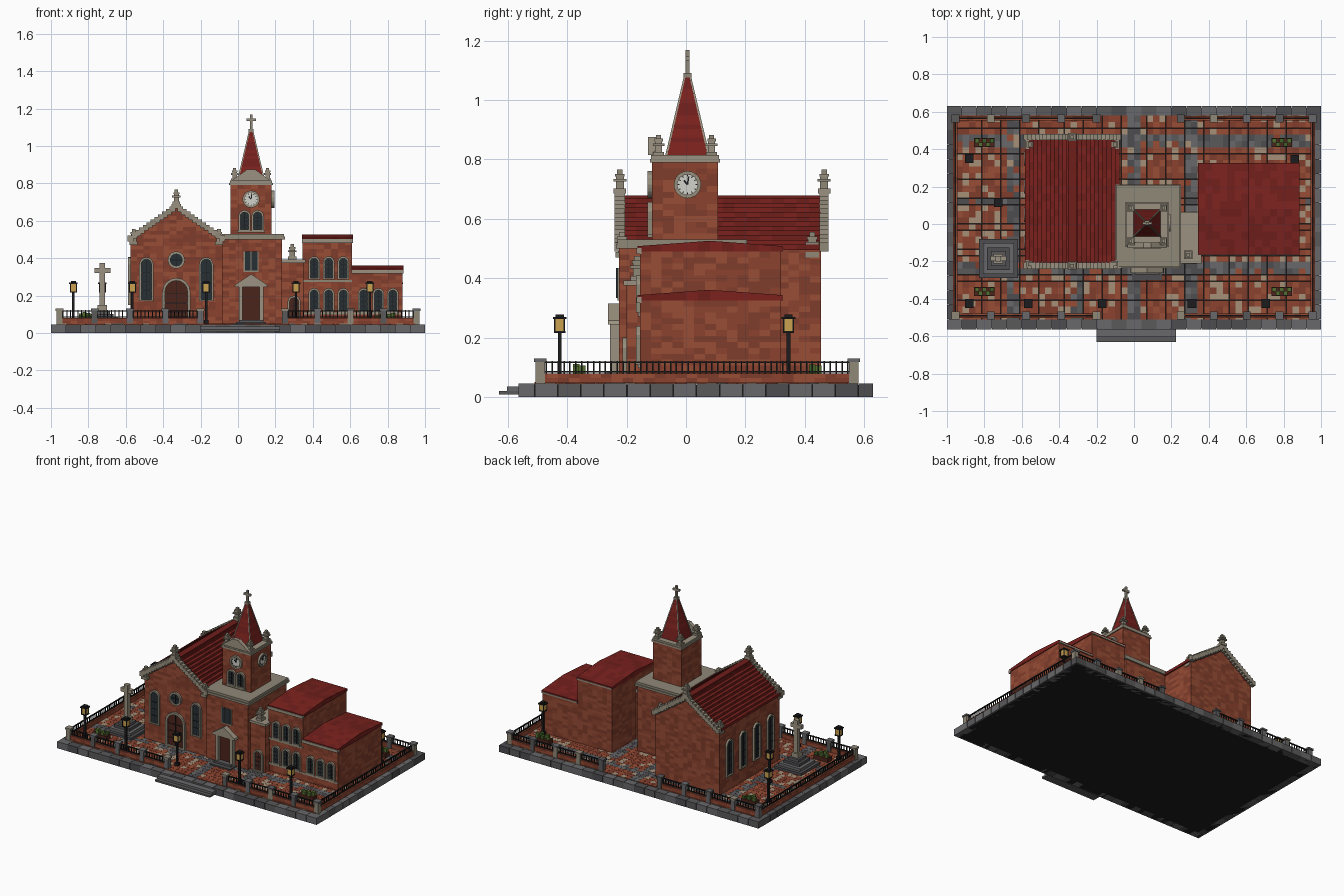
import bpy, bmesh, math, random
from mathutils import Matrix, Vector

if "Cube" in bpy.data.objects:
    bpy.data.objects.remove(bpy.data.objects["Cube"])
random.seed(4)

def mat(name, r, g, b):
    m = bpy.data.materials.new(name)
    m.diffuse_color = (r, g, b, 1)
    m.use_nodes = True
    m.node_tree.nodes["Principled BSDF"].inputs["Base Color"].default_value = m.diffuse_color
    return m

BRICK = [mat("brick_a", .26, .055, .028), mat("brick_b", .21, .045, .024), mat("brick_c", .31, .075, .036)]
ROOF = [mat("roof_a", .20, .016, .013), mat("roof_b", .16, .013, .011)]
STONE = [mat("stone_a", .33, .29, .22), mat("stone_b", .28, .25, .19)]
GREY = [mat("grey_a", .10, .10, .105), mat("grey_b", .14, .14, .145), mat("grey_c", .075, .075, .08)]
TAN = [mat("tan", .38, .28, .19)]
BLACK = [mat("iron", .012, .012, .014)]
GLASS = [mat("glass", .02, .03, .035)]
WOOD = [mat("wood", .07, .018, .012)]
GOLD = [mat("lamp_glow", .6, .36, .08)]
LEAF = [mat("leaf_a", .05, .12, .02), mat("leaf_b", .09, .16, .03)]
WHITE = [mat("clock_white", .65, .65, .6)]

def finish(name, bm, mats, M=None):
    """Turn a bmesh into an object."""
    bmesh.ops.recalc_face_normals(bm, faces=bm.faces)
    me = bpy.data.meshes.new(name)
    bm.to_mesh(me)
    bm.free()
    for m in mats:
        me.materials.append(m)
    o = bpy.data.objects.new(name, me)
    if M is not None:
        o.matrix_world = M
    bpy.context.collection.objects.link(o)
    return o

def boxes(name, bs, mats, M=None):
    """Many boxes (x0,x1,y0,y1,z0,z1) in one object, tint chosen per box."""
    bm = bmesh.new()
    for a, b, c, d, e, f in bs:
        T = Matrix.Translation(((a + b) / 2, (c + d) / 2, (e + f) / 2)) @ Matrix.Diagonal((b - a, d - c, f - e, 1))
        vs = bmesh.ops.create_cube(bm, size=1, matrix=T)["verts"]
        k = random.randrange(len(mats))
        for fc in {fc for v in vs for fc in v.link_faces}:
            fc.material_index = k
    return finish(name, bm, mats, M)

def sq(x, y, w, z0, z1):
    return (x - w / 2, x + w / 2, y - w / 2, y + w / 2, z0, z1)

def prism(pts, a, b, axis="y"):
    """Profile swept from a to b along y (profile x,z) or x (profile y,z)."""
    bm = bmesh.new()
    f = bm.faces.new([bm.verts.new((p, a, z) if axis == "y" else (a, p, z)) for p, z in pts])
    r = bmesh.ops.extrude_face_region(bm, geom=[f])["geom"]
    d = Vector((0, b - a, 0) if axis == "y" else (b - a, 0, 0))
    bmesh.ops.translate(bm, vec=d, verts=[g for g in r if isinstance(g, bmesh.types.BMVert)])
    return bm

def bricks(name, bm, mats, step=(.036, .036, .02)):
    """Slice a solid into courses and tint each brick."""
    for ax in range(3):
        cs = [v.co[ax] for v in bm.verts]
        lo, hi = min(cs), max(cs)
        n = max(1, round((hi - lo) / step[ax]))
        no = Vector([float(i == ax) for i in range(3)])
        for i in range(1, n):
            bmesh.ops.bisect_plane(bm, geom=bm.verts[:] + bm.edges[:] + bm.faces[:],
                                   plane_co=no * (lo + (hi - lo) * i / n), plane_no=no)
    for f in bm.faces:
        f.material_index = random.randrange(len(mats))
    return finish(name, bm, mats)

def block(name, x0, x1, y0, y1, z0, z1, mats=BRICK):
    return bricks(name, prism([(x0, z0), (x1, z0), (x1, z1), (x0, z1)], y0, y1), mats)

def arch_pts(w, h, n=8):
    r = w / 2
    return [(-r, 0), (r, 0)] + [(r * math.cos(math.pi * i / n), h - r + r * math.sin(math.pi * i / n)) for i in range(n + 1)][0:]

def place(x, y, z, deg=0):
    return Matrix.Translation((x, y, z)) @ Matrix.Rotation(math.radians(deg), 4, "Z")

def frame(name, outer, inner, depth, M, mats=STONE):
    """Raised stone surround between two matching loops."""
    bm = bmesh.new()
    L = [[bm.verts.new((p[0], y, p[1])) for p in pts] for pts, y in
         ((outer, 0), (outer, -depth), (inner, -depth), (inner, 0))]
    n = len(outer)
    for A, B in zip(L, L[1:]):
        for i in range(n):
            f = bm.faces.new((A[i], A[(i + 1) % n], B[(i + 1) % n], B[i]))
            f.material_index = i % len(mats)
    return finish(name, bm, mats, M)

def window(name, x, y, z, w, h, deg=0, fill=GLASS, t=.011):
    M = place(x, y, z, deg)
    inner = [(a, b + t * .7) for a, b in arch_pts(w - 2 * t, h - 1.7 * t)]
    frame(name + "_surround", [p for i, p in enumerate(arch_pts(w, h))], inner, .014, M)
    finish(name + "_panel", prism(arch_pts(w - t, h - t), -.004, .0), fill, M)
    bars = [(-.002, .002, -.008, 0, t, h - t)]
    bars += [(-w / 2 + t, w / 2 - t, -.007, 0, h * k - .0015, h * k + .0015) for k in (.25, .45, .65)]
    boxes(name + "_bars", bars, BLACK, M)

def finial(name, x, y, z, s=1.0):
    boxes(name, [sq(x, y, .044 * s, z, z + .018 * s), sq(x, y, .028 * s, z + .018 * s, z + .06 * s),
                 sq(x, y, .046 * s, z + .042 * s, z + .052 * s), sq(x, y, .034 * s, z + .06 * s, z + .07 * s),
                 sq(x, y, .02 * s, z + .07 * s, z + .085 * s)], STONE)

def disc(name, r, depth, M, mats, n=24):
    pts = [(r * math.cos(2 * math.pi * i / n), r * math.sin(2 * math.pi * i / n)) for i in range(n)]
    return finish(name, prism(pts, -depth, 0), mats, M), pts

# --- base, paving, entry steps
boxes("base_underside", [(-.99, .99, -.555, .62, 0, .04)], BLACK)
edge = []
for i in range(25):
    a = -1 + i * .08
    edge += [(a + .001, a + .079, -.563, -.51, 0, .046), (a + .001, a + .079, .58, .63, 0, .046)]
for i in range(14):
    a = -.51 + i * 1.09 / 14
    edge += [(s * .975 - .025, s * .975 + .025, a + .001, a + .077, 0, .046) for s in (-1, 1)]
boxes("base_edge_stones", edge, GREY)
tiles = []
nx, ny = 56, 32
for i in range(nx):
    for j in range(ny):
        x, y = -.95 + (i + .5) * 1.9 / nx, -.51 + (j + .5) * 1.09 / ny
        tiles.append((x, y))
path = lambda x, y: (min(abs(x + .64), abs(x + .01), abs(x - .32), abs(x + .32) if y < 0 else 9) < .035
                     or min(abs(y - .44), abs(y + .25), abs(y - .12)) < .03)
kind = {"path": [], "tan": [], "brick": []}
for x, y in tiles:
    k = "path" if path(x, y) and random.random() < .85 else "tan" if random.random() < .2 else "brick"
    kind[k].append((x - .0165, x + .0165, y - .0165, y + .0165, .03, .05))
for k, m in (("path", GREY), ("tan", TAN), ("brick", BRICK)):
    boxes("paving_" + k, kind[k], m)
boxes("entry_steps", [(-.2, .225, -.63, -.55, .008, .02), (-.2, .225, -.603, -.55, .02, .035)], GREY)

# --- perimeter wall, railing and posts; gates at front and back
X, YF, YB = .955, -.49, .565
runs = [((a, y), (b, y)) for y in (YF, YB) for a, b in ((-X, -.2), (.25, X))]
runs += [((s * X, YF), (s * X, YB)) for s in (-1, 1)]
rail, posts = [], []
for r, ((x0, y0), (x1, y1)) in enumerate(runs):
    block("perimeter_wall", x0 - .012, x1 + .012, y0 - .012, y1 + .012, .048, .08)
    n = round((x1 - x0 + y1 - y0) / .02)
    rail += [sq(x0 + (x1 - x0) * i / n, y0 + (y1 - y0) * i / n, .005, .08, .122) for i in range(n + 1)]
    rail += [(x0 - .004, x1 + .004, y0 - .004, y1 + .004, z, z + .006) for z in (.082, .114)]
    if r < 4:
        for i in range(5):
            px = x0 + (x1 - x0) * i / 4
            posts += [sq(px, y0, .032, .046, .118), sq(px, y0, .042, .118, .13)]
boxes("railing", rail, BLACK)
boxes("fence_posts", posts, GREY[:2] + STONE[1:])

# --- nave with stepped gables and lapped roof
CX, HW, EZ, RZ = -.33, .245, .495, .665
block_pts = [(CX - HW, .046), (CX + HW, .046), (CX + HW, EZ), (CX, RZ), (CX - HW, EZ)]
bricks("nave_walls", prism(block_pts, -.21, .455), BRICK)
slats, N = [], 11
for i in range(N):
    z, w = EZ + (RZ - EZ) * i / N, HW / N
    for s in (-1, 1):
        xs = sorted((CX + s * (HW + .008 - i * w), CX + s * (HW - .02 - (i + 1) * w)))
        for j in range(16):
            a = -.21 + j * .665 / 16
            slats.append((xs[0], xs[1], a, a + .665 / 16, z, z + .019))
slats.append((CX - .022, CX + .022, -.21, .455, RZ, RZ + .014))
boxes("nave_roof_tiles", slats, ROOF)
for nm, y0, y1 in (("front", -.24, -.205), ("back", .45, .48)):
    cop = []
    for i in range(12):
        for s in (-1, 1):
            x = CX + s * (HW - .0 - i * HW / 12)
            z = EZ + (RZ - EZ) * i / 12
            cop.append((x - .015, x + .015, y0, y1, z - .005, z + .026))
    cop.append((CX - .025, CX + .025, y0, y1, .665, .69))
    boxes("gable_coping_" + nm, cop, STONE)
    finial("gable_finial_" + nm, CX, (y0 + y1) / 2, .685, .95)
    for s in (-1, 1):
        finial("corner_finial", CX + s * .228, -.215 if nm == "front" else .425, .47, 1)
window("nave_door", CX, -.21, .05, .15, .245, fill=WOOD, t=.015)
for x in (-.49, -.17):
    window("nave_front_window", x, -.21, .17, .076, .235)
for y in (.35, .2, .05, -.1):
    window("nave_side_window", CX - HW, y, .15, .076, .255, -90)
window_ring = lambda nm, M, r, m: frame(nm, disc(nm + "_disc", r - .006, .006, M, m)[1] and
    [(r * math.cos(a * math.pi / 12), r * math.sin(a * math.pi / 12)) for a in range(24)],
    [((r - .012) * math.cos(a * math.pi / 12), (r - .012) * math.sin(a * math.pi / 12)) for a in range(24)], .014, M)
window_ring("rose_window", place(CX, -.21, .39), .046, GLASS)
boxes("rose_bars", [(-.002, .002, -.009, 0, -.034, .034), (-.034, .034, -.009, 0, -.002, .002)], BLACK, place(CX, -.21, .39))

# --- tower: lower stage, porch, belfry, spire
TX = .07
block("tower_lower", -.085, .235, -.225, .2, .046, .5)
boxes("tower_lower_cornice", [(-.1, .25, -.235, .21, .5, .515), (-.095, .245, -.23, .205, .515, .53)], STONE)
boxes("tower_slit_window", [(.03, .11, -.231, -.22, .325, .435)], STONE)
boxes("tower_slit_panes", [(.037, .067, -.236, -.22, .333, .435), (.073, .103, -.236, -.22, .333, .435)], GLASS)
boxes("porch_door", [(.025, .115, -.234, -.22, .05, .245)], WOOD)
boxes("porch_stone", [(.005, .025, -.255, -.22, .05, .245), (.115, .135, -.255, -.22, .05, .245)], STONE)
finish("porch_gable", prism([(-.02, .245), (.16, .245), (.155, .258), (TX, .315), (-.015, .258)], -.262, -.22), STONE)
boxes("porch_steps", [(-.01, .15, -.3, -.22, .046, .058), (.005, .135, -.27, -.22, .058, .07)], GREY)
block("tower_upper", -.04, .18, -.115, .108, .53, .79)
boxes("tower_upper_cornice", [(-.047, .187, -.122, .115, .79, .802), (-.042, .182, -.118, .111, .802, .814)], STONE)
finish("tower_front_pediment", prism([(-.035, .814), (.175, .814), (TX + .02, .875), (TX - .02, .875)], -.128, -.1), STONE)
for x in (-.018, .158):
    for y in (-.092, .086):
        finial("tower_pinnacle", x, y, .81, .85)
    window("belfry_window", TX + math.copysign(.035, x - TX), -.115, .545, .066, .112)
boxes("belfry_sill", [(-.005, .145, -.13, -.11, .537, .547)], STONE)
bm = bmesh.new()
bmesh.ops.create_cone(bm, cap_ends=True, segments=4, radius1=.101, radius2=.014, depth=.265,
                      matrix=Matrix.Translation((TX, .005, .947)) @ Matrix.Rotation(math.pi / 4, 4, "Z"))
bricks("spire", bm, ROOF, (.5, .5, .015))
for s in (-1, 1):  # pale ribs up the four spire corners
    for t in (-1, 1):
        bm = bmesh.new()
        p, q = Vector((TX + s * .071, .005 + t * .071, .814)), Vector((TX + s * .009, .005 + t * .009, 1.08))
        bmesh.ops.create_cone(bm, cap_ends=True, segments=4, radius1=.005, radius2=.004, depth=(q - p).length,
            matrix=Matrix.Translation((p + q) / 2) @ (q - p).to_track_quat("Z", "Y").to_matrix().to_4x4())
        finish("spire_rib", bm, STONE)
boxes("spire_cross", [sq(TX, .005, .026, 1.075, 1.09), sq(TX, .005, .014, 1.09, 1.168),
                      (TX - .025, TX + .025, -.002, .012, 1.133, 1.147)], STONE)
for nm, M in (("front", place(TX, -.115, .715)), ("right", place(.18, .005, .715, 90))):
    window_ring("clock_" + nm, M, .046, WHITE)
    H = [(-.0025, .0025, -.011, 0, 0, .028)]
    boxes("clock_hand_long_" + nm, H, BLACK, M @ Matrix.Rotation(math.radians(8), 4, "Y"))
    boxes("clock_hand_short_" + nm, [(-.003, .003, -.01, 0, 0, .019)], BLACK, M @ Matrix.Rotation(math.radians(-40), 4, "Y"))
    for i in range(12):
        boxes("clock_mark", [(-.0015, .0015, -.009, 0, .027, .034)], BLACK, M @ Matrix.Rotation(i * math.pi / 6, 4, "Y"))

# --- small annex and two wings
block("annex", .235, .35, -.2, .06, .046, .375)
boxes("annex_cornice", [(.235, .36, -.21, .065, .375, .392)], STONE)
finial("annex_finial", .29, -.165, .39)
window("annex_door", .3, -.2, .05, .07, .15, fill=WOOD)
for nm, x0, x1, z in (("tall", .345, .61, .49), ("low", .61, .88, .325)):
    block(nm + "_wing", x0, x1, -.155, .32, .046, z)
    boxes(nm + "_wing_cornice", [(x0 - .004, x1 + .005, -.167, -.15, z - .008, z + .012), (x0, x1 + .004, .31, .327, z, z + .01)], STONE)
    bricks(nm + "_wing_roof", prism([(-.163, z), (.325, z), (.325, z + .018), (.08, z + .036), (-.163, z + .018)],
                                    x0 - .003, x1 + .005, "x"), ROOF, (.04, .04, .05))
    boxes(nm + "_wing_band", [(x0, x1, -.162, -.15, .098, .11)] + ([(x0, x1, -.162, -.15, .272, .284)] if z > .4 else []), STONE)
    for k in range(3):
        x = x0 + .062 + k * .078
        window(nm + "_wing_window", x, -.155, .11, .062, .13)
        if z > .4:
            window("upper_wing_window", x, -.155, .285, .062, .125)

# --- courtyard: cross monument, lamps, planters
mx, my = -.725, -.185
boxes("monument_steps", [sq(mx, my, w, .046 + .018 * i, .066 + .018 * i) for i, w in enumerate((.21, .165, .12, .08))], GREY)
boxes("monument_cross", [sq(mx, my, .05, .12, .15), sq(mx, my, .03, .15, .375),
                         (mx - .042, mx + .042, my - .013, my + .013, .32, .346)], STONE)
for x, y in ((-.88, .35), (-.725, .115), (-.88, -.425), (-.565, -.425), (-.17, -.425), (.31, -.425), (.705, -.425), (.86, .345)):
    boxes("lamp_post", [sq(x, y, .026, .048, .07), sq(x, y, .013, .07, .22), sq(x, y, .038, .215, .222),
                        sq(x, y, .046, .263, .27), sq(x, y, .028, .27, .278)]
          + [sq(x + s * .016, y + t * .016, .005, .22, .265) for s in (-1, 1) for t in (-1, 1)], BLACK)
    boxes("lamp_lantern", [sq(x, y, .033, .222, .263)], GOLD)
for x in (-.8, .79):
    for y in (-.36, .435):
        boxes("planter_box", [(x - .055, x + .055, y - .024, y + .024, .046, .08)], WOOD)
        boxes("planter_leaves", [sq(x - .04 + .02 * i, y + .01 * (-1) ** i, .022, .075, random.uniform(.09, .112)) for i in range(5)], LEAF)
